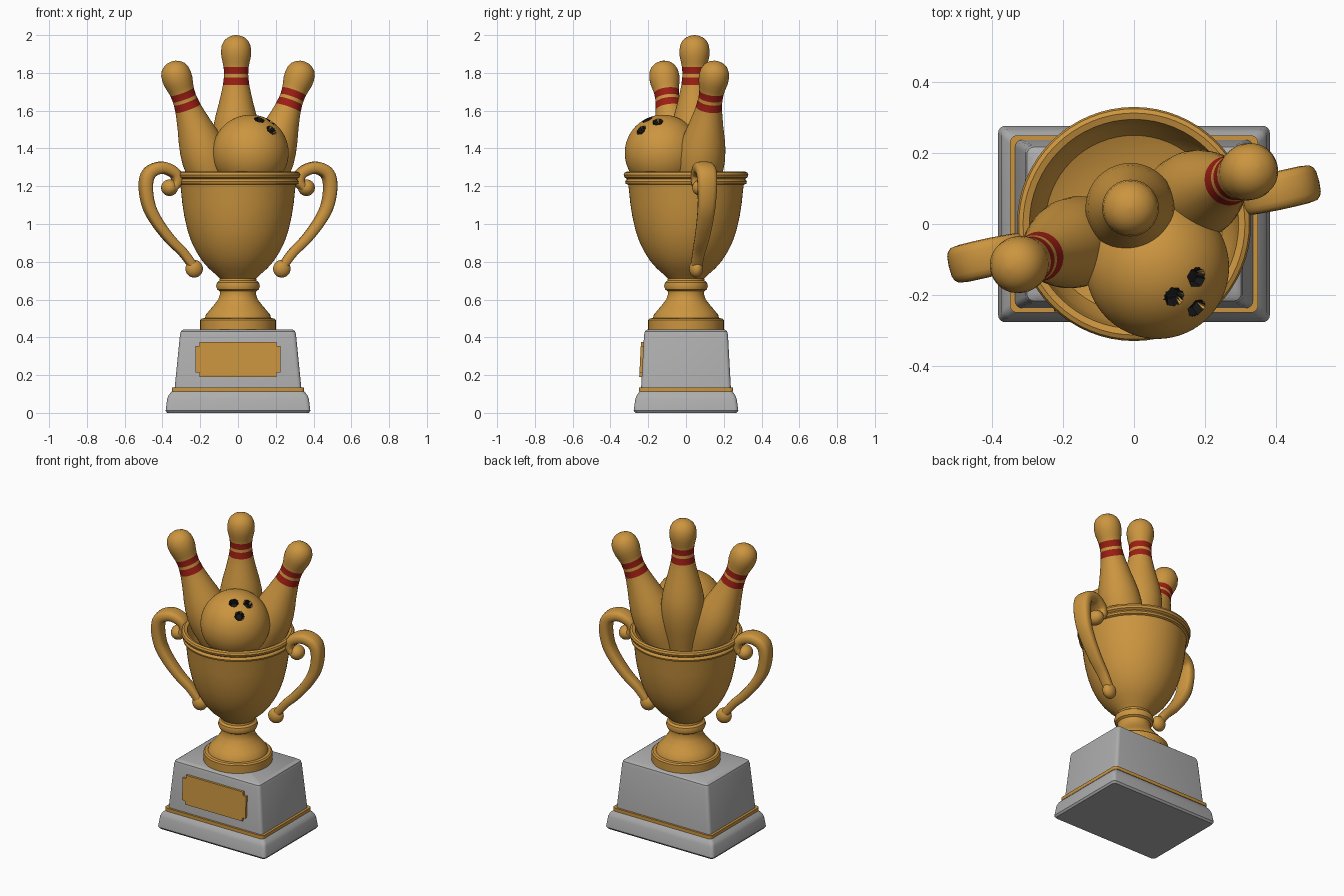
import bpy, bmesh, math
from mathutils import Vector, Matrix

if "Cube" in bpy.data.objects:
    bpy.data.objects.remove(bpy.data.objects["Cube"])


def material(name, rgb):
    m = bpy.data.materials.new(name)
    m.diffuse_color = (*rgb, 1)
    m.use_nodes = True
    m.node_tree.nodes["Principled BSDF"].inputs["Base Color"].default_value = m.diffuse_color
    return m


GOLD = material("gold", (0.60, 0.30, 0.05))
GREY = material("grey_stone", (0.42, 0.42, 0.42))
RED = material("red_stripe", (0.33, 0.013, 0.007))
BLACK = material("black_hole", (0.008, 0.008, 0.008))


def finish(name, bm, mats, angle=35):
    bmesh.ops.recalc_face_normals(bm, faces=bm.faces[:])
    me = bpy.data.meshes.new(name)
    bm.to_mesh(me)
    bm.free()
    for m in mats:
        me.materials.append(m)
    ob = bpy.data.objects.new(name, me)
    bpy.context.collection.objects.link(ob)
    bpy.ops.object.select_all(action='DESELECT')
    ob.select_set(True)
    bpy.context.view_layer.objects.active = ob
    bpy.ops.object.shade_smooth_by_angle(angle=math.radians(angle))
    return ob


def loft(name, rings, mats, striped=(), angle=35):
    """Skin a list of point rings, capped at both ends."""
    bm = bmesh.new()
    vr = [[bm.verts.new(p) for p in ring] for ring in rings]
    n = len(vr[0])
    for i in range(len(vr) - 1):
        for j in range(n):
            k = (j + 1) % n
            f = bm.faces.new((vr[i][j], vr[i][k], vr[i + 1][k], vr[i + 1][j]))
            f.material_index = 1 if i in striped else 0
    bm.faces.new(vr[0])
    bm.faces.new(vr[-1])
    return finish(name, bm, mats, angle)


def circle(r, z, n):
    return [Vector((r * math.cos(2 * math.pi * j / n),
                    r * math.sin(2 * math.pi * j / n), z)) for j in range(n)]


def lathe(name, profile, mats, n=64, striped=(), angle=35):
    return loft(name, [circle(r, z, n) for r, z in profile], mats, striped, angle)


def rounded_rect(hx, hy, z, r=0.02):
    pts = []
    for q, (sx, sy) in enumerate([(1, 1), (-1, 1), (-1, -1), (1, -1)]):
        for s in range(5):
            a = math.pi / 2 * (q + s / 4)
            pts.append(Vector((sx * (hx - r) + r * math.cos(a),
                               sy * (hy - r) + r * math.sin(a), z)))
    return pts


def smooth_path(pts, steps=6):
    """Catmull-Rom through tuples of any length."""
    p = [pts[0]] + pts + [pts[-1]]
    out = []
    for i in range(1, len(p) - 2):
        for s in range(steps):
            t = s / steps
            out.append([0.5 * (2 * b + (c - a) * t + (2 * a - 5 * b + 4 * c - d) * t * t
                               + (3 * b - a - 3 * c + d) * t ** 3)
                        for a, b, c, d in zip(p[i - 1], p[i], p[i + 1], p[i + 2])])
    return out + [list(pts[-1])]


# Stone base
loft("plinth", [rounded_rect(*s) for s in [
    (0.375, 0.268, 0), (0.383, 0.277, 0.012), (0.375, 0.268, 0.075),
    (0.367, 0.26, 0.095), (0.346, 0.243, 0.118)]], [GREY])
loft("base_trim", [rounded_rect(*s) for s in [
    (0.35, 0.25, 0.114), (0.35, 0.25, 0.135)]], [GOLD])
loft("base_block", [rounded_rect(*s) for s in [
    (0.336, 0.238, 0.125), (0.307, 0.222, 0.415), (0.302, 0.217, 0.432),
    (0.288, 0.204, 0.442)]], [GREY])

# Front plaque with notched corners
W, H, N = 0.225, 0.092, 0.022
outline = [(W, -H + N), (W, H - N), (W - N, H - N), (W - N, H), (-W + N, H), (-W + N, H - N),
           (-W, H - N), (-W, -H + N), (-W + N, -H + N), (-W + N, -H), (W - N, -H), (W - N, -H + N)]
loft("front_plaque", [[Vector((x, y + (z * 0.05), z + 0.283)) for x, z in outline]
                      for y in (-0.243, -0.215)], [GOLD])

# Cup: foot, stem, bowl, double rim and inner floor in one profile
lathe("cup", [
    (0.2, 0.435), (0.2, 0.492), (0.192, 0.5), (0.175, 0.502), (0.17, 0.52), (0.152, 0.542),
    (0.128, 0.57), (0.105, 0.6), (0.095, 0.63), (0.097, 0.645), (0.11, 0.653), (0.116, 0.672),
    (0.111, 0.69), (0.098, 0.7), (0.096, 0.712), (0.115, 0.73), (0.155, 0.765), (0.19, 0.805),
    (0.222, 0.855), (0.248, 0.91), (0.268, 0.97), (0.284, 1.04), (0.295, 1.11), (0.302, 1.18),
    (0.306, 1.208), (0.319, 1.213), (0.322, 1.224), (0.316, 1.235), (0.312, 1.238),
    (0.325, 1.246), (0.33, 1.26), (0.325, 1.272), (0.313, 1.278), (0.295, 1.272),
    (0.288, 1.24), (0.28, 1.18), (0.25, 1.13), (0.18, 1.1), (0.02, 1.09)], [GOLD])

# Scrolled handles: (radius, height, half width, half thickness)
path = smooth_path([
    (0.355, 1.19, 0.045, 0.022), (0.332, 1.225, 0.048, 0.026), (0.346, 1.27, 0.051, 0.03),
    (0.413, 1.298, 0.054, 0.033), (0.48, 1.272, 0.054, 0.035), (0.501, 1.205, 0.052, 0.035),
    (0.486, 1.10, 0.047, 0.033), (0.44, 1.01, 0.043, 0.03), (0.37, 0.92, 0.038, 0.027),
    (0.304, 0.855, 0.033, 0.025), (0.26, 0.80, 0.03, 0.024), (0.235, 0.765, 0.028, 0.022)])
rings = []
for i, (x, z, w, t) in enumerate(path):
    a, b = path[max(i - 1, 0)], path[min(i + 1, len(path) - 1)]
    d = Vector((b[0] - a[0], 0, b[1] - a[1])).normalized()
    nrm = Vector((-d.z, 0, d.x))
    ring = []
    for j in range(16):
        c, s = math.cos(j * math.pi / 8), math.sin(j * math.pi / 8)
        # superellipse section
        cu, su = (math.copysign(abs(v) ** 0.65, v) for v in (c, s))
        ring.append(Vector((x, 0, z)) + nrm * t * cu + Vector((0, w * su, 0)))
    rings.append(ring)
for side, turn in (("right", 13), ("left", 193)):
    rot = Matrix.Rotation(math.radians(turn), 4, 'Z')
    loft(side + "_handle", rings, [GOLD], angle=60).matrix_world = rot
    for part, x, z, r, w in (("upper", 0.372, 1.192, 0.044, 0.052),
                             ("lower", 0.238, 0.763, 0.047, 0.036)):
        bm = bmesh.new()
        bmesh.ops.create_uvsphere(bm, u_segments=24, v_segments=16, radius=1)
        ob = finish(f"{side}_handle_{part}_scroll", bm, [GOLD])
        ob.matrix_world = rot @ Matrix.Translation((x, 0, z)) @ Matrix.Diagonal((r, w, r, 1))

# Bowling pins: profile as (distance below the top, radius), two red bands on the neck
pin = [(0, 0.004), (0.004, 0.025), (0.013, 0.045), (0.03, 0.064), (0.055, 0.076), (0.085, 0.08),
       (0.115, 0.078), (0.145, 0.071), (0.17, 0.066), (0.207, 0.064), (0.225, 0.065),
       (0.265, 0.07), (0.3, 0.077), (0.36, 0.091), (0.42, 0.107), (0.48, 0.12), (0.54, 0.127),
       (0.61, 0.125), (0.69, 0.112), (0.78, 0.09), (0.84, 0.078)]
for name, head, low in [
        ("centre_pin", (-0.01, 0.045, 1.915), (-0.01, 0.045, 1.4)),
        ("left_pin", (-0.325, -0.115, 1.78), (-0.2, -0.065, 1.43)),
        ("right_pin", (0.325, 0.148, 1.78), (0.2, 0.093, 1.43))]:
    head = Vector(head)
    up = (head - Vector(low)).normalized()
    ob = lathe(name, [(r, 0.085 - d) for d, r in pin], [GOLD, RED], 40, (8, 10), 50)
    ob.matrix_world = Matrix.Translation(head) @ up.to_track_quat('Z', 'Y').to_matrix().to_4x4()

# Bowling ball with three sunken finger holes
R = 0.202
holes = [Vector(h).normalized() for h in
         [(0.046, -0.083, 0.176), (0.11, -0.029, 0.1645), (0.11, -0.116, 0.12)]]
bm = bmesh.new()
bmesh.ops.create_icosphere(bm, subdivisions=6, radius=R)
HOLE = 0.027 / R
for f in bm.faces:
    if any(f.calc_center_median().angle(h) < HOLE for h in holes):
        f.material_index = 1
for v in bm.verts:
    if any(v.co.angle(h) < HOLE * 0.9 for h in holes):
        v.co *= 0.86
ob = finish("bowling_ball", bm, [GOLD, BLACK])
ob.location = (0.066, -0.122, 1.376)
